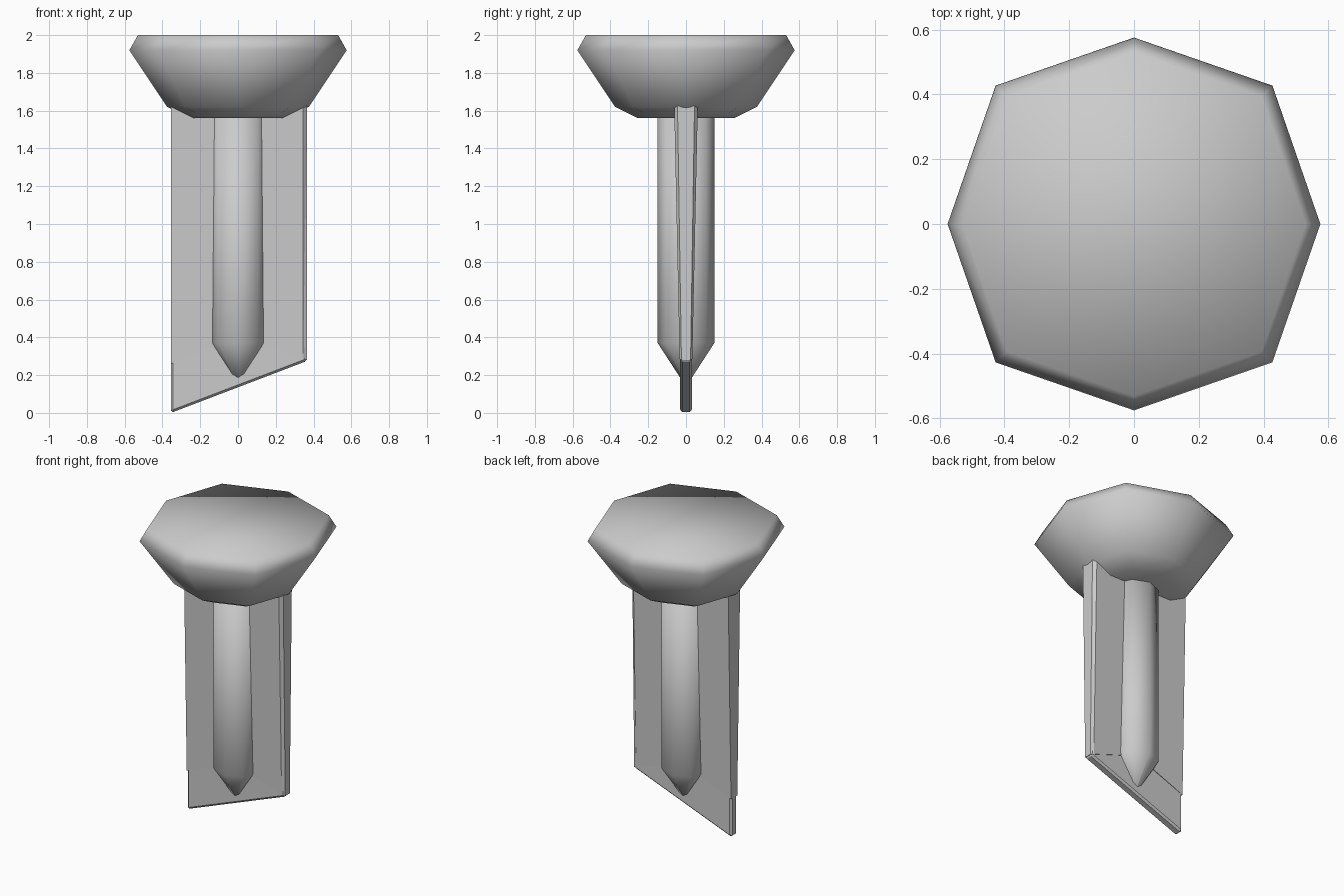
import bpy, bmesh
from math import cos, sin, pi

if "Cube" in bpy.data.objects:
    bpy.data.objects.remove(bpy.data.objects["Cube"])

grey = bpy.data.materials.new("plain_grey")
grey.use_nodes = True
colour = (0.6, 0.6, 0.6, 1)
grey.diffuse_color = colour
grey.node_tree.nodes["Principled BSDF"].inputs["Base Color"].default_value = colour


def finish(name, bm, smooth):
    bmesh.ops.recalc_face_normals(bm, faces=bm.faces[:])
    for f in bm.faces:
        f.smooth = smooth
    mesh = bpy.data.meshes.new(name)
    bm.to_mesh(mesh)
    bm.free()
    mesh.materials.append(grey)
    obj = bpy.data.objects.new(name, mesh)
    bpy.context.scene.collection.objects.link(obj)
    return obj


def loft(bm, rings):
    """Skin equal closed rings and cap both ends."""
    loops = [[bm.verts.new(p) for p in ring] for ring in rings]
    n = len(loops[0])
    for a, b in zip(loops, loops[1:]):
        for i in range(n):
            j = (i + 1) % n
            bm.faces.new((a[i], a[j], b[j], b[i]))
    bm.faces.new(loops[0])
    bm.faces.new(loops[-1])


def octagon(r, z, diagonal=1.0):
    """Eight-sided ring; diagonal scales the in-between corners."""
    return [(r * k * cos(i * pi / 4), r * k * sin(i * pi / 4), z)
            for i in range(8) for k in [diagonal if i % 2 else 1.0]]


# Faceted, smooth-shaded head
bm = bmesh.new()
loft(bm, [octagon(r, z, 1.05) for r, z in
          ((0.255, 1.56), (0.375, 1.62), (0.575, 1.92), (0.53, 2.0))])
finish("head", bm, True)

# Round shank with pointed tip
bm = bmesh.new()
loft(bm, [octagon(r, z) for r, z in ((0.004, 0.145), (0.15, 0.37), (0.15, 1.6))])
finish("shank", bm, True)


# Tapered upper blade, chamfered along its +x edge
def half_thickness(z):
    return 0.0335 + 0.0215 * (z - 0.28)


def blade_side(side):
    outline = [(-0.355, 0.26, 1), (0, 0.40, 1), (0.345, 0.285, 1), (0.365, 0.28, 0.72),
               (0.365, 1.63, 0.72), (0.345, 1.63, 1), (-0.355, 1.63, 1)]
    return [(x, side * k * half_thickness(z), z) for x, z, k in outline]


bm = bmesh.new()
loft(bm, [blade_side(-1), blade_side(1)])
bmesh.ops.triangulate(bm, faces=[f for f in bm.faces if len(f.verts) > 4])
finish("blade", bm, False)

# Thin slanted blade tip with chamfered rim
bm = bmesh.new()
tip = ((-0.355, 0.005), (0.365, 0.28), (0.365, 0.45), (-0.355, 0.45))
loft(bm, [[(x, y, z) for x, z in tip] for y in (-0.031, 0.031)])
blade_tip = finish("blade_tip", bm, False)
bevel = blade_tip.modifiers.new("chamfer", "BEVEL")
bevel.width = 0.012
bevel.segments = 1

# Stand the lowest point on the ground
blade_tip.location.z = -0.005
